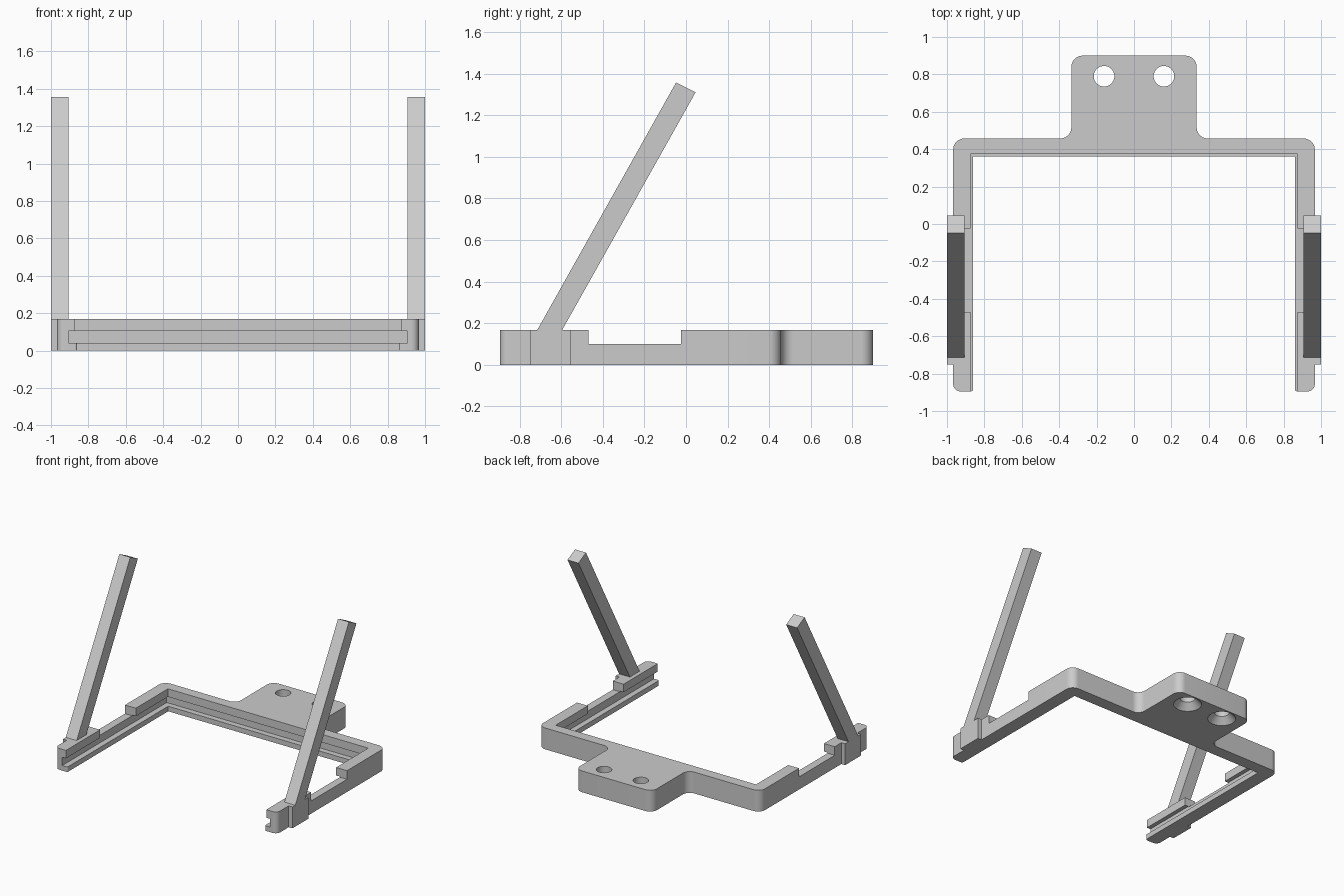
import bpy, bmesh, math
from mathutils import Vector

cube = bpy.data.objects.get("Cube")
if cube:
    bpy.data.objects.remove(cube, do_unlink=True)

grey = bpy.data.materials.new("light grey")
grey.use_nodes = True
colour = (0.6, 0.6, 0.6, 1)
grey.diffuse_color = colour
grey.node_tree.nodes["Principled BSDF"].inputs["Base Color"].default_value = colour

H = 0.168  # frame height


def make(name, bm):
    bmesh.ops.recalc_face_normals(bm, faces=bm.faces)
    mesh = bpy.data.meshes.new(name)
    bm.to_mesh(mesh)
    bm.free()
    mesh.materials.append(grey)
    obj = bpy.data.objects.new(name, mesh)
    bpy.context.collection.objects.link(obj)
    return obj


def prism(name, points, offset):
    """Extrude a planar outline along an offset."""
    bm = bmesh.new()
    face = bm.faces.new([bm.verts.new(p) for p in points])
    ext = bmesh.ops.extrude_face_region(bm, geom=[face])
    verts = [v for v in ext["geom"] if isinstance(v, bmesh.types.BMVert)]
    bmesh.ops.translate(bm, verts=verts, vec=offset)
    return make(name, bm)


def box(name, x0, x1, y0, y1, z0, z1):
    corners = [(x0, y0, z0), (x1, y0, z0), (x1, y1, z0), (x0, y1, z0)]
    return prism(name, corners, (0, 0, z1 - z0))


def rounded(corners, steps=10):
    """Replace each (x, y, radius) right-angle corner with an arc."""
    out = []
    for i, (x, y, r) in enumerate(corners):
        p = Vector((x, y, 0))
        if r == 0:
            out.append(p)
            continue
        a = (Vector((*corners[i - 1][:2], 0)) - p).normalized() * r
        b = (Vector((*corners[(i + 1) % len(corners)][:2], 0)) - p).normalized() * r
        for k in range(steps + 1):
            t = math.pi / 2 * k / steps
            out.append(p + a * (1 - math.sin(t)) + b * (1 - math.cos(t)))
    return out


def combine(target, tool, operation):
    mod = target.modifiers.new(tool.name, "BOOLEAN")
    mod.operation = operation
    mod.solver = "EXACT"
    mod.object = tool
    bpy.context.view_layer.objects.active = target
    bpy.ops.object.modifier_apply(modifier=mod.name)
    bpy.data.objects.remove(tool, do_unlink=True)


# U-shaped frame with rear mounting tab
half = [(0.86, 0.36, 0), (0.86, -0.895, 0.012), (0.967, -0.895, 0.04),
        (0.967, 0.457, 0.06), (0.335, 0.457, 0.06), (0.335, 0.9, 0.06)]
outline = half + [(-x, y, r) for x, y, r in reversed(half)]
frame = prism("frame", rounded(outline), (0, 0, H))

# Slot around the inside, with a set-back upper lip
combine(frame, box("slot", -0.905, 0.905, -1, 0.405, 0.04, 0.105), "DIFFERENCE")
combine(frame, box("lip", -0.873, 0.873, -1, 0.375, 0.08, 0.3), "DIFFERENCE")

for s in (-1, 1):
    # Lowered stretch of each side rail
    x0, x1 = sorted((s * 0.8, s * 1.1))
    combine(frame, box("notch", x0, x1, -0.47, -0.025, 0.1, 0.3), "DIFFERENCE")
    # Thickened outer socket below each arm
    x0, x1 = sorted((s * 0.93, s))
    combine(frame, box("socket", x0, x1, -0.75, -0.552, 0, H), "UNION")

    # Countersunk screw hole, wide side underneath
    bm = bmesh.new()
    rings = [(0.11, -0.01), (0.055, 0.05), (0.055, 0.3)]
    verts = [bm.verts.new((r, 0, z)) for r, z in rings]
    edges = [bm.edges.new(pair) for pair in zip(verts, verts[1:])]
    bmesh.ops.spin(bm, geom=verts + edges, cent=(0, 0, 0), axis=(0, 0, 1),
                   angle=2 * math.pi, steps=40)
    bmesh.ops.remove_doubles(bm, verts=bm.verts, dist=0.0001)
    bmesh.ops.holes_fill(bm, edges=[e for e in bm.edges if e.is_boundary])
    bmesh.ops.translate(bm, verts=bm.verts, vec=(s * 0.16, 0.79, 0))
    combine(frame, make("screw_cutter", bm), "DIFFERENCE")

    # Leaning square arm, rooted in the socket
    x = 0.905 if s > 0 else -1
    side = [(-0.742, 0.12), (-0.622, 0.12), (0.046, 1.31), (-0.048, 1.357)]
    prism("left_arm" if s > 0 else "right_arm",
          [(x, y, z) for y, z in side], (0.095, 0, 0))

bpy.ops.object.select_all(action="DESELECT")
frame.select_set(True)
bpy.context.view_layer.objects.active = frame
bpy.ops.object.shade_smooth_by_angle(angle=math.radians(30))
